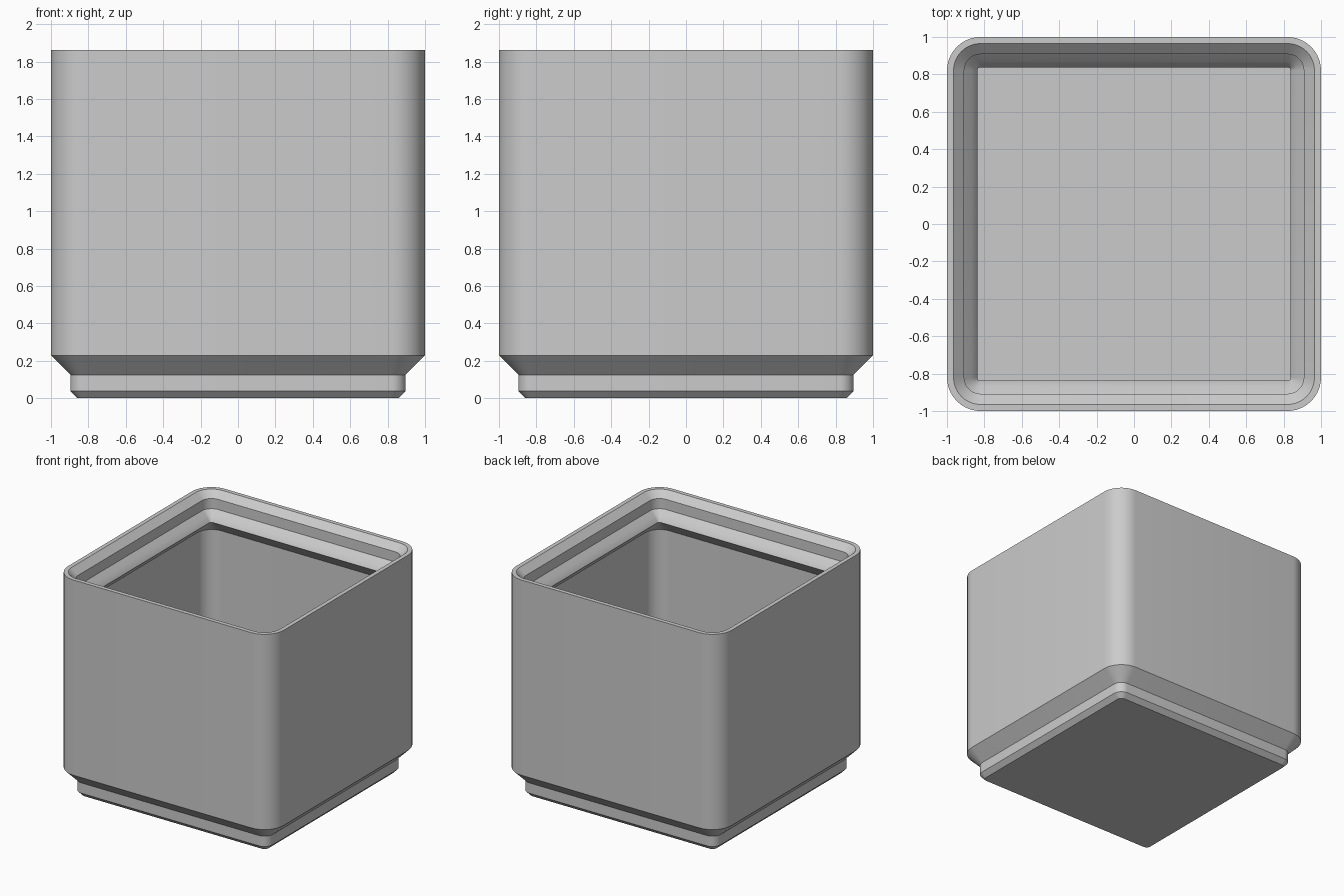
import bpy, bmesh, math

cube = bpy.data.objects.get("Cube")
if cube:
    bpy.data.objects.remove(cube)

grey = bpy.data.materials.new("light grey")
grey.use_nodes = True
colour = (0.6, 0.6, 0.6, 1)
grey.diffuse_color = colour
grey.node_tree.nodes["Principled BSDF"].inputs["Base Color"].default_value = colour

CORNER = 0.18    # outer corner radius; inset rings stay concentric
STEPS = 10       # segments per rounded corner


def rounded_square(bm, half, z):
    """Ring of vertices at the given half width and height."""
    radius = max(CORNER - (1 - half), 0.01)
    ring = []
    for corner in range(4):
        middle = math.pi / 4 + corner * math.pi / 2
        cx = math.copysign(half - radius, math.cos(middle))
        cy = math.copysign(half - radius, math.sin(middle))
        for i in range(STEPS + 1):
            a = (corner + i / STEPS) * math.pi / 2
            ring.append(bm.verts.new((cx + radius * math.cos(a),
                                      cy + radius * math.sin(a), z)))
    return ring


def loft(name, profile):
    """Closed solid through rounded squares, capped at both ends."""
    bm = bmesh.new()
    rings = [rounded_square(bm, half, z) for half, z in profile]
    for low, high in zip(rings, rings[1:]):
        for i in range(len(low)):
            j = (i + 1) % len(low)
            bm.faces.new((low[i], low[j], high[j], high[i]))
    bm.faces.new(rings[0][::-1])
    bm.faces.new(rings[-1])
    bmesh.ops.recalc_face_normals(bm, faces=bm.faces)
    mesh = bpy.data.meshes.new(name)
    bm.to_mesh(mesh)
    bm.free()
    mesh.materials.append(grey)
    obj = bpy.data.objects.new(name, mesh)
    bpy.context.collection.objects.link(obj)
    return obj


# Profile runs up the outside, over the rim and down to the inner floor
foot = [(0.858, 0), (0.896, 0.039), (0.896, 0.125), (1, 0.229)]
rim = [(1, 1.863), (0.965, 1.863)]
stacking_lip = [(0.908, 1.81), (0.908, 1.725), (0.87, 1.687),
                (0.847, 1.66), (0.838, 1.643)]
cavity = [(0.952, 1.53), (0.952, 0.337)]
bin_body = loft("storage_bin", foot + rim + stacking_lip + cavity)

bpy.ops.object.select_all(action='DESELECT')
bin_body.select_set(True)
bpy.context.view_layer.objects.active = bin_body
bpy.ops.object.shade_smooth_by_angle(angle=math.radians(20))
